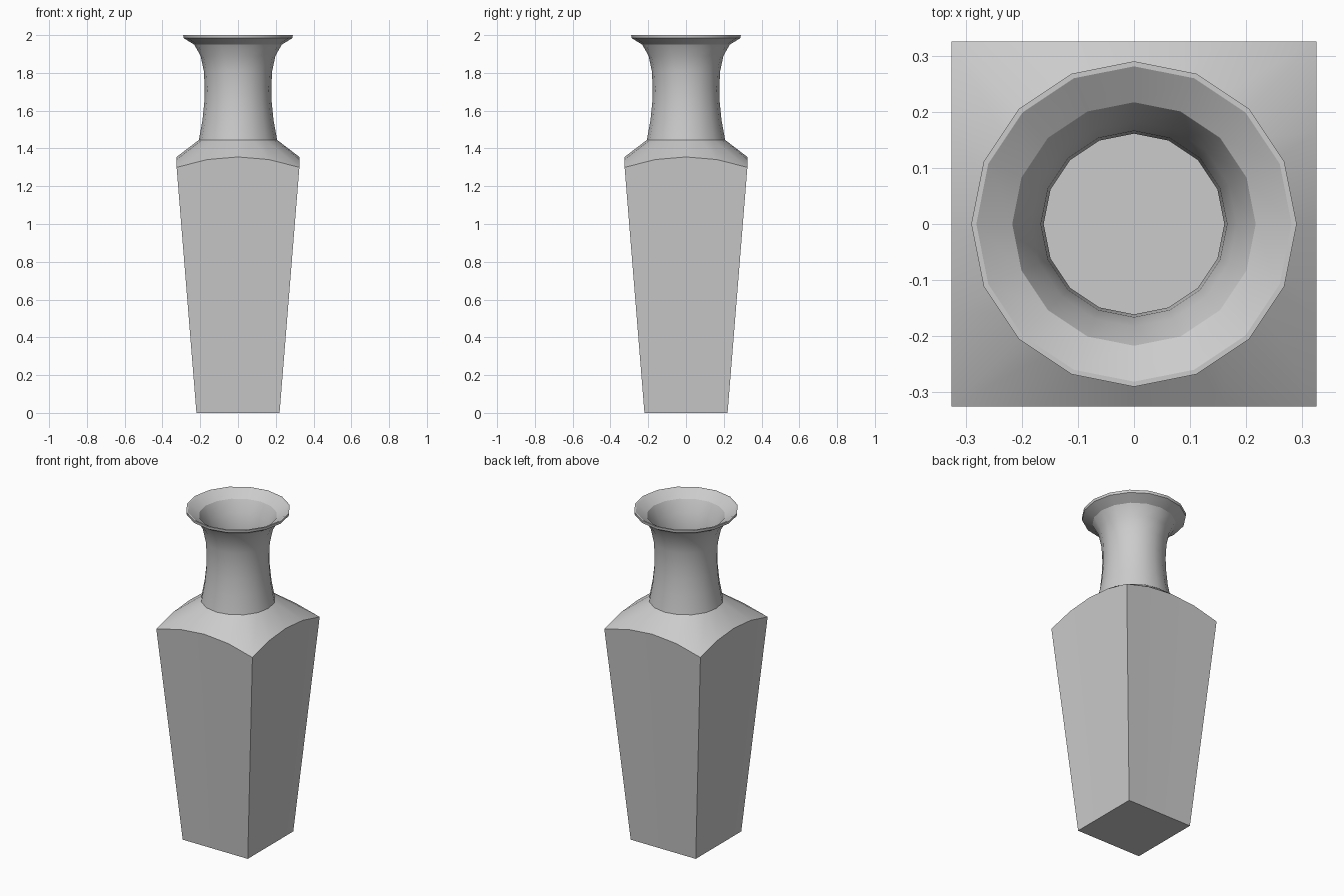
import bpy, bmesh, math

if "Cube" in bpy.data.objects:
    bpy.data.objects.remove(bpy.data.objects["Cube"])

SIDES = 16
bm = bmesh.new()


def round_ring(r, z):
    return [bm.verts.new((r * math.cos(math.tau * i / SIDES),
                          r * math.sin(math.tau * i / SIDES), z)) for i in range(SIDES)]


def square_ring(half, z_mid, z_corner):
    # 16 points round a square, arched between corners
    ring = []
    for i in range(SIDES):
        side, step = divmod(i + 2, 4)
        t = (step - 2) / 2
        a = side * math.pi / 2
        x, y = half, half * t
        ring.append(bm.verts.new((x * math.cos(a) - y * math.sin(a),
                                  x * math.sin(a) + y * math.cos(a),
                                  z_mid + (z_corner - z_mid) * t * t)))
    return ring


# Outer neck profile (radius, height), from shoulder to lip
neck = [(0.207, 1.445), (0.188, 1.55), (0.178, 1.65), (0.176, 1.72),
        (0.181, 1.81), (0.198, 1.89), (0.232, 1.95)]
WALL = 0.015

# Square body, shoulder, neck and flared lip
rings = [square_ring(0.22, 0, 0), square_ring(0.325, 1.355, 1.30)]
rings += [round_ring(r, z) for r, z in neck]
rings += [round_ring(0.288, 1.984), round_ring(0.29, 2.0), round_ring(0.281, 2.0)]

# Hollow inside
rings += [round_ring(r - WALL, z + (0.01 if r > 0.23 else 0)) for r, z in reversed(neck)]
rings += [square_ring(0.325 - WALL, 1.337, 1.285), square_ring(0.22 - WALL, WALL, WALL)]

for a, b in zip(rings, rings[1:]):
    for i in range(SIDES):
        j = (i + 1) % SIDES
        bm.faces.new((a[i], a[j], b[j], b[i]))
bm.faces.new(rings[0][::-1])
bm.faces.new(rings[-1])
bmesh.ops.recalc_face_normals(bm, faces=bm.faces)

mesh = bpy.data.meshes.new("vase")
bm.to_mesh(mesh)
bm.free()
vase = bpy.data.objects.new("vase", mesh)
bpy.context.collection.objects.link(vase)

# Smooth neck with crisp body edges
bpy.context.view_layer.objects.active = vase
vase.select_set(True)
bpy.ops.object.shade_smooth_by_angle(angle=math.radians(29))
